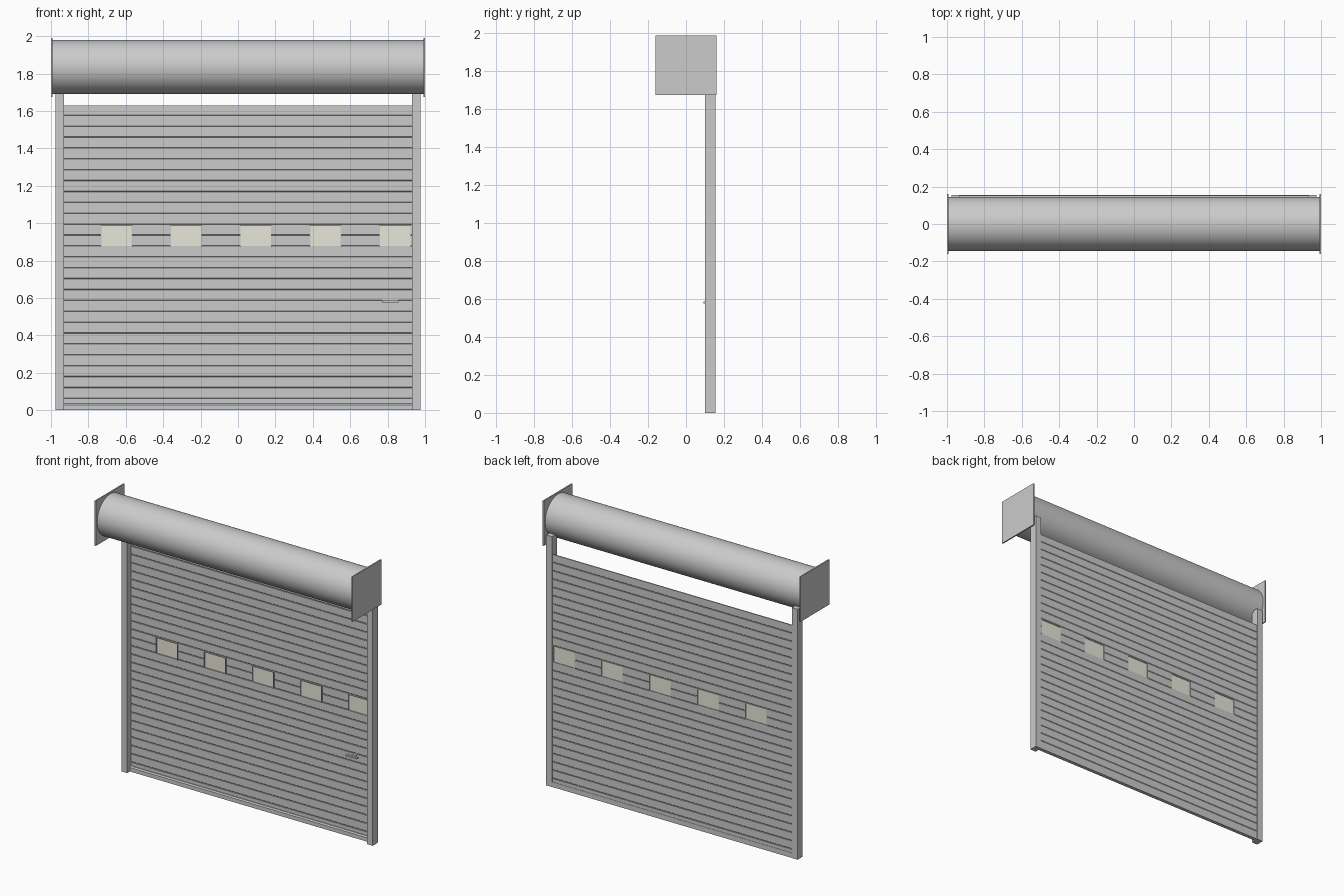
import bpy, bmesh, math

if "Cube" in bpy.data.objects:
    bpy.data.objects.remove(bpy.data.objects["Cube"])

COUNT = 28
PITCH = 1.63 / COUNT
BACK, FRONT = 0.153, 0.145
DOOR_X = 0.935
WIN_ROWS = (15, 16)
WIN_W = 0.17
WINDOWS = [-0.65 + 0.3725 * i for i in range(5)]

glass_mat = bpy.data.materials.new("pale_glass")
glass_mat.diffuse_color = (0.80, 0.80, 0.70, 1)
glass_mat.use_nodes = True
glass_mat.node_tree.nodes["Principled BSDF"].inputs["Base Color"].default_value = glass_mat.diffuse_color


def finish(name, bm, mat=None):
    bmesh.ops.recalc_face_normals(bm, faces=bm.faces)
    me = bpy.data.meshes.new(name)
    bm.to_mesh(me)
    bm.free()
    ob = bpy.data.objects.new(name, me)
    bpy.context.collection.objects.link(ob)
    if mat:
        me.materials.append(mat)
    return ob


def add_box(bm, x0, x1, y0, y1, z0, z1):
    vs = bmesh.ops.create_cube(bm, size=1)["verts"]
    for v in vs:
        v.co.x = x1 if v.co.x > 0 else x0
        v.co.y = y1 if v.co.y > 0 else y0
        v.co.z = z1 if v.co.z > 0 else z0


def box(name, *dims, mat=None):
    bm = bmesh.new()
    add_box(bm, *dims)
    return finish(name, bm, mat)


def add_extrusion(bm, profile, x0, x1):
    """Extrude a closed (y, z) profile along x."""
    a = [bm.verts.new((x0, y, z)) for y, z in profile]
    b = [bm.verts.new((x1, y, z)) for y, z in profile]
    n = len(profile)
    bm.faces.new(a)
    bm.faces.new(b[::-1])
    for i in range(n):
        j = (i + 1) % n
        bm.faces.new((a[i], a[j], b[j], b[i]))


# Roller drum
bpy.ops.mesh.primitive_cylinder_add(vertices=64, radius=0.144, depth=1.984,
                                    location=(0, 0, 1.835),
                                    rotation=(0, math.pi / 2, 0))
drum = bpy.context.object
drum.name = "roller_drum"
bpy.ops.object.shade_smooth_by_angle(angle=math.radians(30))

# End plates and guide rails on both sides
for side, s in (("left", -1), ("right", 1)):
    box(side + "_end_plate", *sorted((s * 0.991, s * 1.0)), -0.16, 0.16, 1.675, 1.99)
    box(side + "_guide_rail", *sorted((s * 0.93, s * 0.975)), 0.10, 0.156, 0, 1.755)

# Curtain of slats with a shallow groove at each joint, left open at the windows
segments, x = [], -DOOR_X
for c in WINDOWS:
    segments.append((x, c - WIN_W / 2))
    x = c + WIN_W / 2
segments.append((x, DOOR_X))
g, d = 0.007, 0.003
bm = bmesh.new()
for i in range(COUNT):
    z0, z1 = i * PITCH, (i + 1) * PITCH
    profile = [(FRONT + d, z0), (BACK - d, z0), (BACK - d, z0 + g / 2), (BACK, z0 + g),
               (BACK, z1), (FRONT, z1), (FRONT, z0 + g), (FRONT + d, z0 + g / 2)]
    for a, b in (segments if i in WIN_ROWS else [(-DOOR_X, DOOR_X)]):
        add_extrusion(bm, profile, a, b)
finish("slat_curtain", bm)

# Bottom bar
bm = bmesh.new()
add_extrusion(bm, [(0.130, 0), (0.155, 0), (0.155, 0.035), (0.138, 0.035), (0.130, 0.028)],
              -0.93, 0.93)
finish("bottom_bar", bm)

# Windows: thin frame around a pane
wz0, wz1 = WIN_ROWS[0] * PITCH, (WIN_ROWS[-1] + 1) * PITCH
t = 0.004
for n, c in enumerate(WINDOWS, 1):
    x0, x1 = c - WIN_W / 2, c + WIN_W / 2
    bm = bmesh.new()
    for dims in ((x0, x0 + t, wz0, wz1), (x1 - t, x1, wz0, wz1),
                 (x0 + t, x1 - t, wz0, wz0 + t), (x0 + t, x1 - t, wz1 - t, wz1)):
        add_box(bm, dims[0], dims[1], 0.138, BACK, dims[2], dims[3])
    finish(f"window_frame_{n}", bm)
    box(f"window_pane_{n}", x0 + t, x1 - t, 0.146, 0.149, wz0 + t, wz1 - t, mat=glass_mat)

# Lift handle: crossbar on a short stem
box("handle_bar", 0.77, 0.857, 0.092, 0.108, 0.577, 0.588)
bpy.ops.mesh.primitive_cylinder_add(vertices=24, radius=0.008, depth=0.048,
                                    location=(0.8135, 0.124, 0.5825),
                                    rotation=(math.pi / 2, 0, 0))
bpy.context.object.name = "handle_stem"
bpy.ops.object.shade_smooth_by_angle(angle=math.radians(30))
